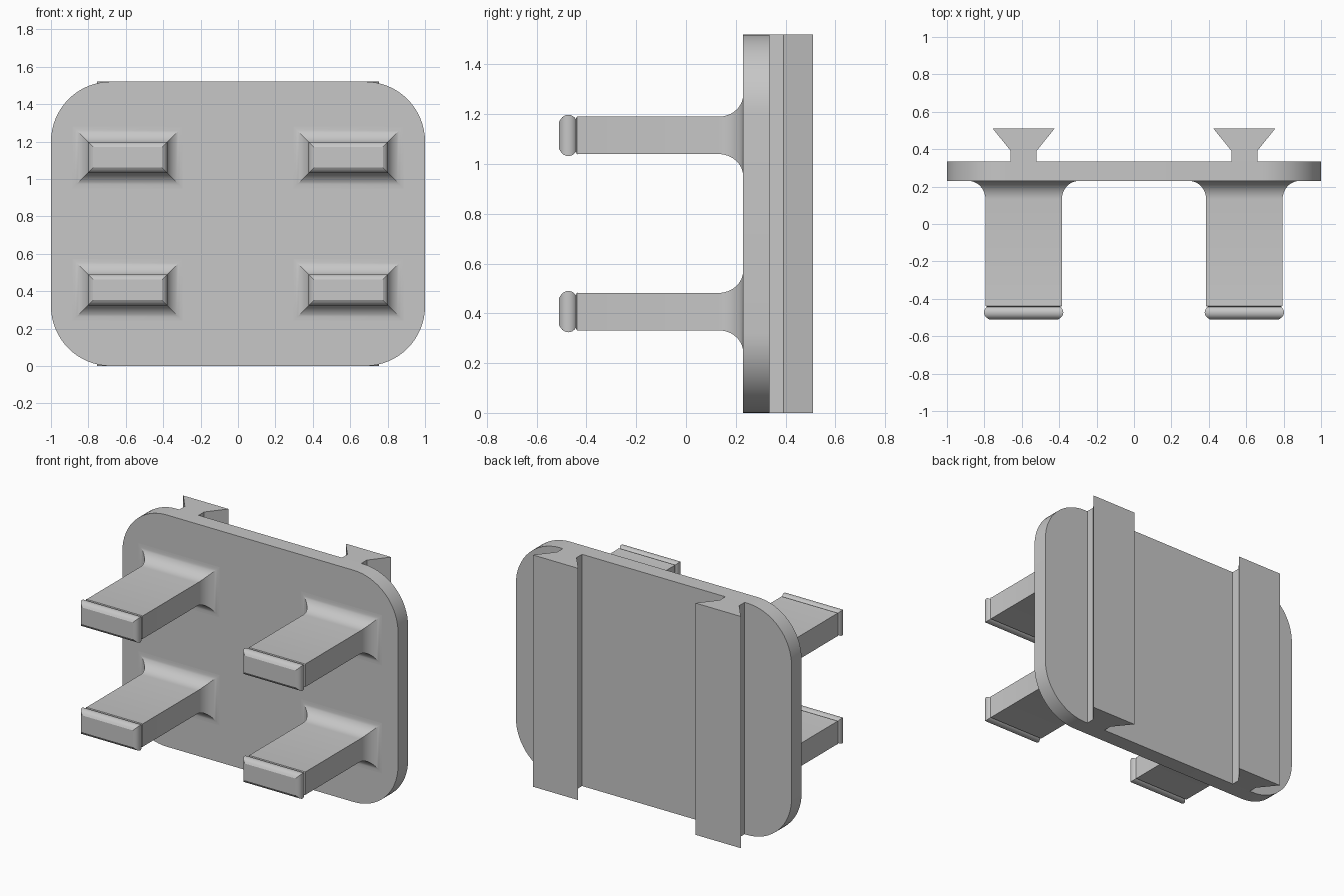
import bpy, bmesh, math

cube = bpy.data.objects.get("Cube")
if cube:
    bpy.data.objects.remove(cube, do_unlink=True)

HEIGHT, PLATE_FRONT, PLATE_BACK = 1.52, 0.23, 0.335
COLUMN_X = 0.59

grey = bpy.data.materials.new("light_grey")
grey.use_nodes = True
colour = (0.57, 0.57, 0.57, 1)
grey.diffuse_color = colour
grey.node_tree.nodes["Principled BSDF"].inputs["Base Color"].default_value = colour


def loft(name, rings):
    """Skin a closed solid through matching rings of points."""
    bm = bmesh.new()
    loops = [[bm.verts.new(p) for p in ring] for ring in rings]
    n = len(loops[0])
    for a, b in zip(loops, loops[1:]):
        for i in range(n):
            j = (i + 1) % n
            bm.faces.new((a[i], a[j], b[j], b[i]))
    bm.faces.new(loops[0])
    bm.faces.new(loops[-1])
    bmesh.ops.recalc_face_normals(bm, faces=bm.faces)
    mesh = bpy.data.meshes.new(name)
    bm.to_mesh(mesh)
    bm.free()
    mesh.materials.append(grey)
    obj = bpy.data.objects.new(name, mesh)
    bpy.context.collection.objects.link(obj)
    bpy.ops.object.select_all(action='DESELECT')
    obj.select_set(True)
    bpy.context.view_layer.objects.active = obj
    bpy.ops.object.shade_smooth_by_angle(angle=math.radians(25))
    return obj


# Back plate with rounded corners
def plate_ring(y, radius=0.32, steps=16):
    ring = []
    corners = ((1, 1), (-1, 1), (-1, -1), (1, -1))
    for quarter, (sx, sz) in enumerate(corners):
        for k in range(steps + 1):
            a = math.pi / 2 * (quarter + k / steps)
            ring.append((sx * (1 - radius) + radius * math.cos(a), y,
                         HEIGHT / 2 + sz * (HEIGHT / 2 - radius) + radius * math.sin(a)))
    return ring


loft("plate", [plate_ring(PLATE_FRONT), plate_ring(PLATE_BACK)])

# Dovetail rails on the back: half width, depth
half = [(0.07, PLATE_BACK - 0.02), (0.07, 0.392), (0.165, 0.51)]
profile = half + [(-w, y) for w, y in reversed(half)]

# Peg profile: rounded lip, straight shank, flared root (growth, depth)
peg = [(-0.02, -0.51)]
lip_r = 0.035
for k in range(9):
    a = math.radians(-60 + 15 * k)
    peg.append((0.008 - lip_r * (1 - math.cos(a)), -0.473 + lip_r * math.sin(a)))
peg += [(0.001, -0.438), (0, -0.43)]
flare = 0.09
for k in range(13):
    a = math.pi / 2 * k / 12
    peg.append((flare * (1 - math.cos(a)), PLATE_FRONT - 0.1 + 0.1 * math.sin(a)))
peg.append((flare, PLATE_FRONT + 0.02))


def peg_ring(x, z, grow, y):
    w, h = 0.204 + grow, 0.075 + grow
    return [(x + sx * w, y, z + sz * h)
            for sx, sz in ((1, 1), (-1, 1), (-1, -1), (1, -1))]


for side, sign in (("left", 1), ("right", -1)):
    x = sign * COLUMN_X
    loft(side + "_rail", [[(x + w, y, z) for w, y in profile] for z in (0, HEIGHT)])
    for level, z in (("lower", 0.407), ("upper", 1.115)):
        loft(f"{side}_{level}_peg", [peg_ring(x, z, g, y) for g, y in peg])
